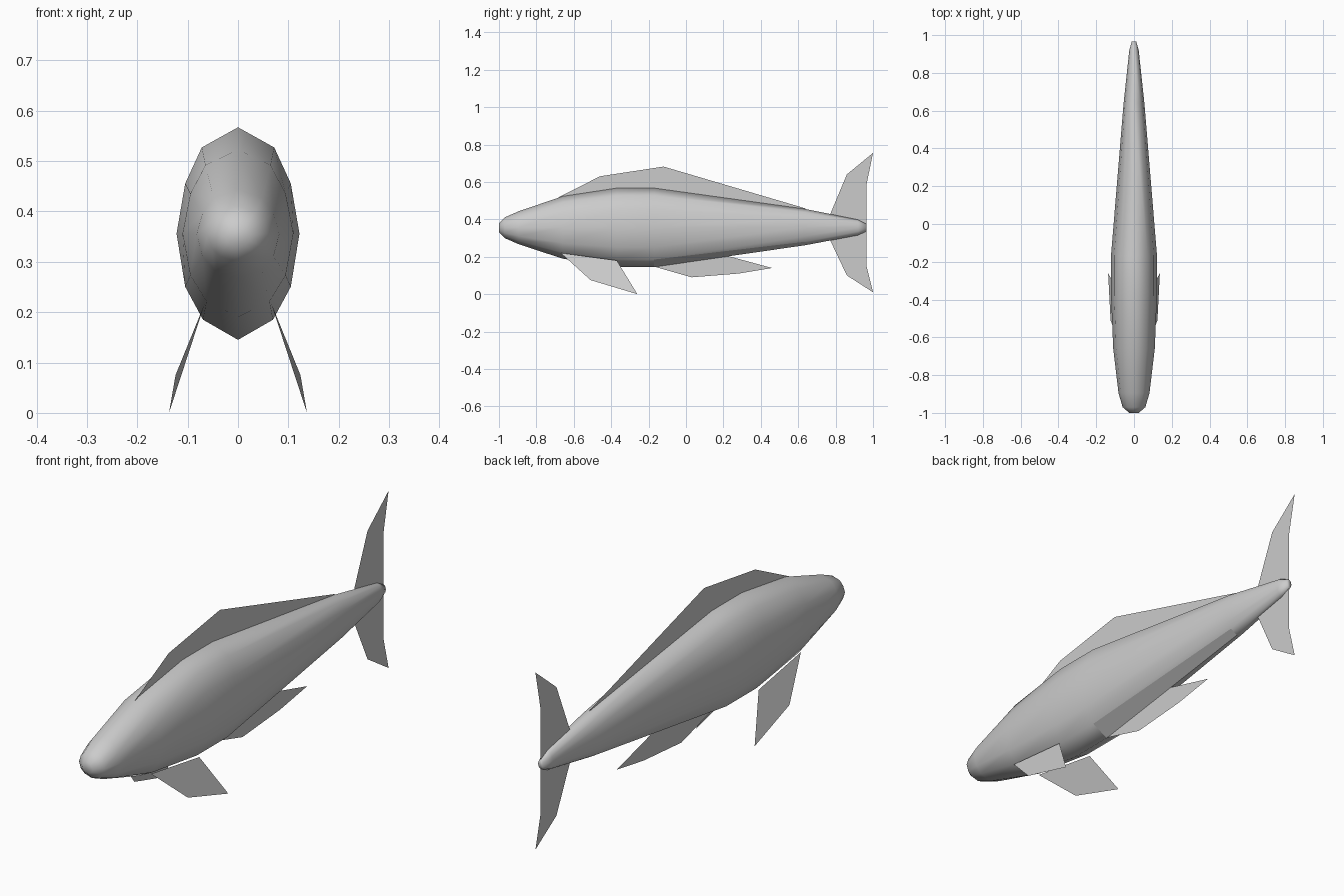
import bpy

if "Cube" in bpy.data.objects:
    bpy.data.objects.remove(bpy.data.objects["Cube"])

def make(name, verts, faces):
    mesh = bpy.data.meshes.new(name)
    mesh.from_pydata(verts, [], faces)
    ob = bpy.data.objects.new(name, mesh)
    bpy.context.collection.objects.link(ob)
    return ob

def fin(name, outline):
    """Flat sheet fin on the centre plane, as a single polygon of (y, z)."""
    return make(name, [(0, y, z) for y, z in outline], [range(len(outline))])

# Body: a 12-sided section lofted along y
half = [(0, 1), (.59, .81), (.86, .47), (1, 0), (.86, -.5), (.57, -.81), (0, -1)]
section = half + [(-x, z) for x, z in half[-2:0:-1]]
# y, half width, top, bottom
rings = [(-1.0, .025, .38, .33), (-.97, .06, .41, .30), (-.895, .082, .443, .267),
         (-.66, .11, .523, .19), (-.37, .122, .567, .145), (-.17, .122, .567, .145),
         (.64, .055, .455, .262), (.92, .025, .398, .315), (.965, .012, .375, .336)]
n = len(section)
verts, faces = [], []
for y, w, top, bottom in rings:
    mid, h = (top + bottom) / 2, (top - bottom) / 2
    verts += [(x * w, y, mid + z * h) for x, z in section]
for r in range(len(rings) - 1):
    for i in range(n):
        j = (i + 1) % n
        faces.append((r * n + i, r * n + j, (r + 1) * n + j, (r + 1) * n + i))
faces.append(tuple(range(n))[::-1])
faces.append(tuple(range((len(rings) - 1) * n, len(rings) * n)))
body = make("body", verts, [f[::-1] for f in faces])
for p in body.data.polygons:
    p.use_smooth = True
# Flat keel panels behind the belly
for i in (5, 6):
    body.data.polygons[5 * n + i].use_smooth = False

# Back fin and belly fin
fin("back_fin", [(-.70, .508), (-.46, .63), (-.12, .682), (.64, .458), (.64, .44),
                 (-.17, .55), (-.37, .55), (-.66, .505)])
fin("belly_fin", [(-.17, .147), (.03, .09), (.28, .11), (.46, .14), (.22, .205)])

# Tail lobes
fin("tail_fin_upper", [(.77, .425), (.86, .64), (1.0, .755), (.965, .585), (.965, .355), (.77, .355)])
fin("tail_fin_lower", [(.77, .29), (.86, .10), (1.0, .01), (.965, .15), (.965, .355), (.77, .355)])

# Paired side fins
for side, s in (("left", -1), ("right", 1)):
    make("side_fin_" + side,
         [(s * .065, -.67, .22), (s * .124, -.51, .075), (s * .137, -.26, 0), (s * .079, -.37, .18)],
         [(0, 1, 2, 3)])
